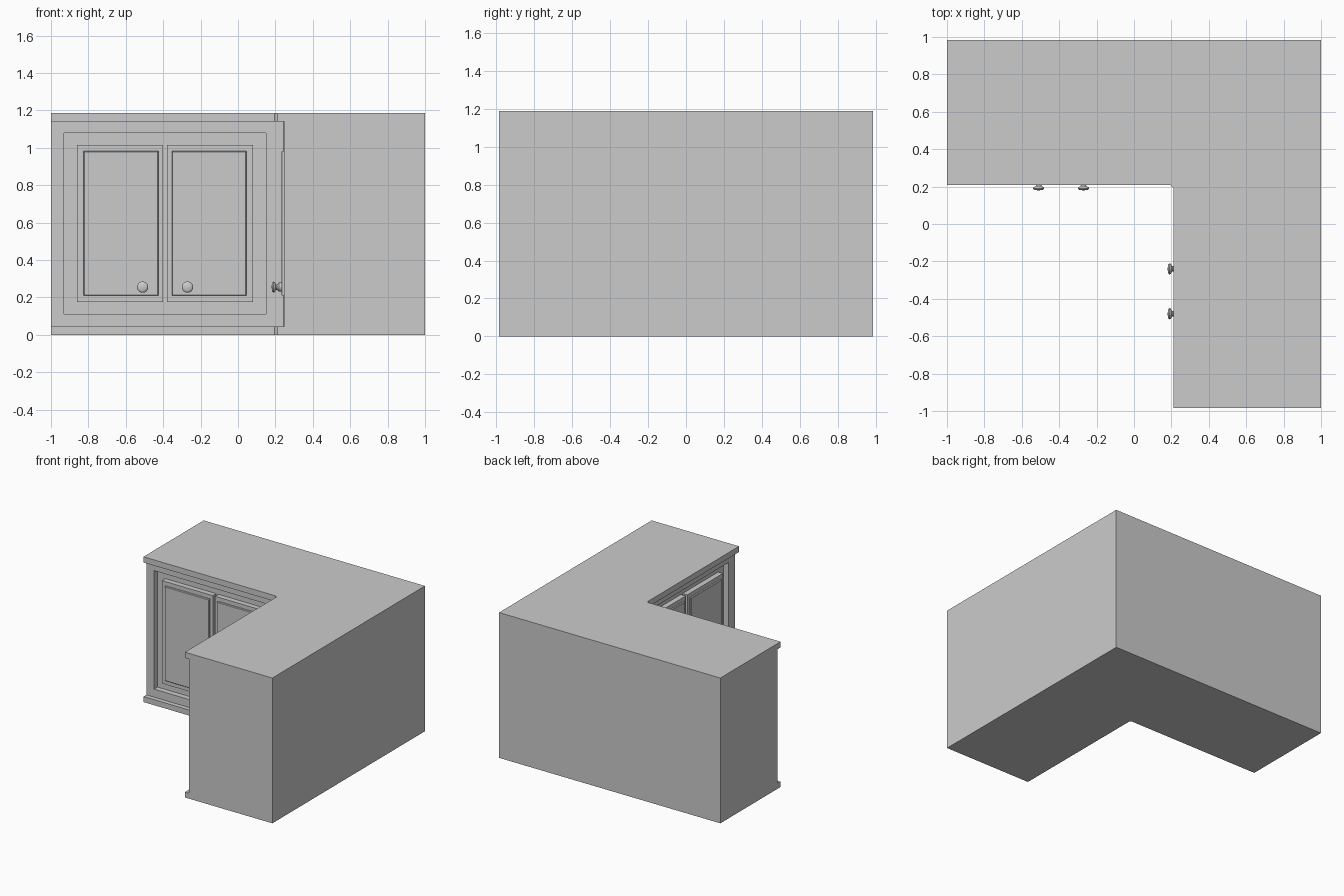
import bpy, bmesh, math
from mathutils import Matrix

if "Cube" in bpy.data.objects:
    bpy.data.objects.remove(bpy.data.objects["Cube"])

FACE = 0.245    # front plane of both cabinet legs
FLOOR = 0.29    # bottom of the recess behind the doors


def make_object(name, bm, matrix=Matrix()):
    bmesh.ops.recalc_face_normals(bm, faces=bm.faces)
    mesh = bpy.data.meshes.new(name)
    bm.to_mesh(mesh)
    bm.free()
    ob = bpy.data.objects.new(name, mesh)
    bpy.context.collection.objects.link(ob)
    ob.matrix_world = matrix
    return ob


def l_prism(name, x_in, y_in, z0, z1, cut):
    """L-shaped plan with a small diagonal in the inner corner."""
    plan = [(-1, y_in), (x_in - cut, y_in), (x_in, y_in - cut),
            (x_in, -0.985), (1, -0.985), (1, 0.985), (-1, 0.985)]
    bm = bmesh.new()
    face = bm.faces.new([bm.verts.new((x, y, z0)) for x, y in plan])
    ext = bmesh.ops.extrude_face_region(bm, geom=[face])
    verts = [g for g in ext["geom"] if isinstance(g, bmesh.types.BMVert)]
    bmesh.ops.translate(bm, verts=verts, vec=(0, 0, z1 - z0))
    return make_object(name, bm)


def box(name, lo, hi, matrix, bevel=0):
    bm = bmesh.new()
    bmesh.ops.create_cube(bm, size=1)
    for v in bm.verts:
        v.co = [lo[i] + (v.co[i] + 0.5) * (hi[i] - lo[i]) for i in range(3)]
    if bevel:
        y = lo[1]
        rim = [e for e in bm.edges if all(abs(v.co.y - y) < 1e-5 for v in e.verts)]
        bmesh.ops.bevel(bm, geom=rim, offset=bevel, segments=1, affect='EDGES')
    return make_object(name, bm, matrix)


def knob(name, u, matrix):
    """Turned knob, spun around the axis pointing out of the door."""
    profile = [(0.0, 0.180), (0.018, 0.181), (0.027, 0.185), (0.030, 0.191),
               (0.027, 0.197), (0.016, 0.202), (0.014, 0.209), (0.018, 0.214),
               (0.024, 0.218), (0.024, 0.236)]
    bm = bmesh.new()
    verts = [bm.verts.new((u + r, y, 0.255)) for r, y in profile]
    edges = [bm.edges.new(p) for p in zip(verts, verts[1:])]
    bmesh.ops.spin(bm, geom=verts + edges, cent=(u, 0, 0.255), axis=(0, 1, 0),
                   angle=2 * math.pi, steps=24)
    bmesh.ops.remove_doubles(bm, verts=bm.verts, dist=1e-5)
    ob = make_object(name, bm, matrix)
    bpy.context.view_layer.objects.active = ob
    ob.select_set(True)
    bpy.ops.object.shade_smooth_by_angle(angle=math.radians(40))
    ob.select_set(False)


# Carcass with overhanging top and plinth
carcass = l_prism("carcass", FACE, FACE, 0.045, 1.14, 0.001)
l_prism("countertop", 0.21, 0.208, 1.14, 1.187, 0.015)
l_prism("plinth", 0.21, 0.208, 0.0, 0.045, 0.015)

# Each leg gets a recess, two raised-panel doors and two knobs
legs = {
    "back": Matrix.Translation((-0.39, 0, 0)),
    "side": Matrix.Translation((0, -0.36, 0)) @ Matrix.Rotation(-math.pi / 2, 4, 'Z'),
}
for leg, m in legs.items():
    cutter = box("recess_cutter", (-0.54, 0.1, 0.11), (0.54, FLOOR, 1.078), m)
    cutter.hide_render = True
    mod = carcass.modifiers.new("recess", 'BOOLEAN')
    mod.operation, mod.solver, mod.object = 'DIFFERENCE', 'EXACT', cutter
    bpy.context.view_layer.objects.active = carcass
    bpy.ops.object.modifier_apply(modifier=mod.name)
    bpy.data.objects.remove(cutter)

    for side, s in (("left", -1), ("right", 1)):
        a, b = sorted((s * 0.011, s * 0.47))
        box(f"{leg}_{side}_door", (a, 0.247, 0.175), (b, FLOOR + 0.005, 1.015), m)
        a, b = sorted((s * 0.036, s * 0.435))
        box(f"{leg}_{side}_door_panel", (a, 0.232, 0.21), (b, 0.255, 0.982), m, 0.004)
        knob(f"{leg}_{side}_knob", s * 0.12, m)
